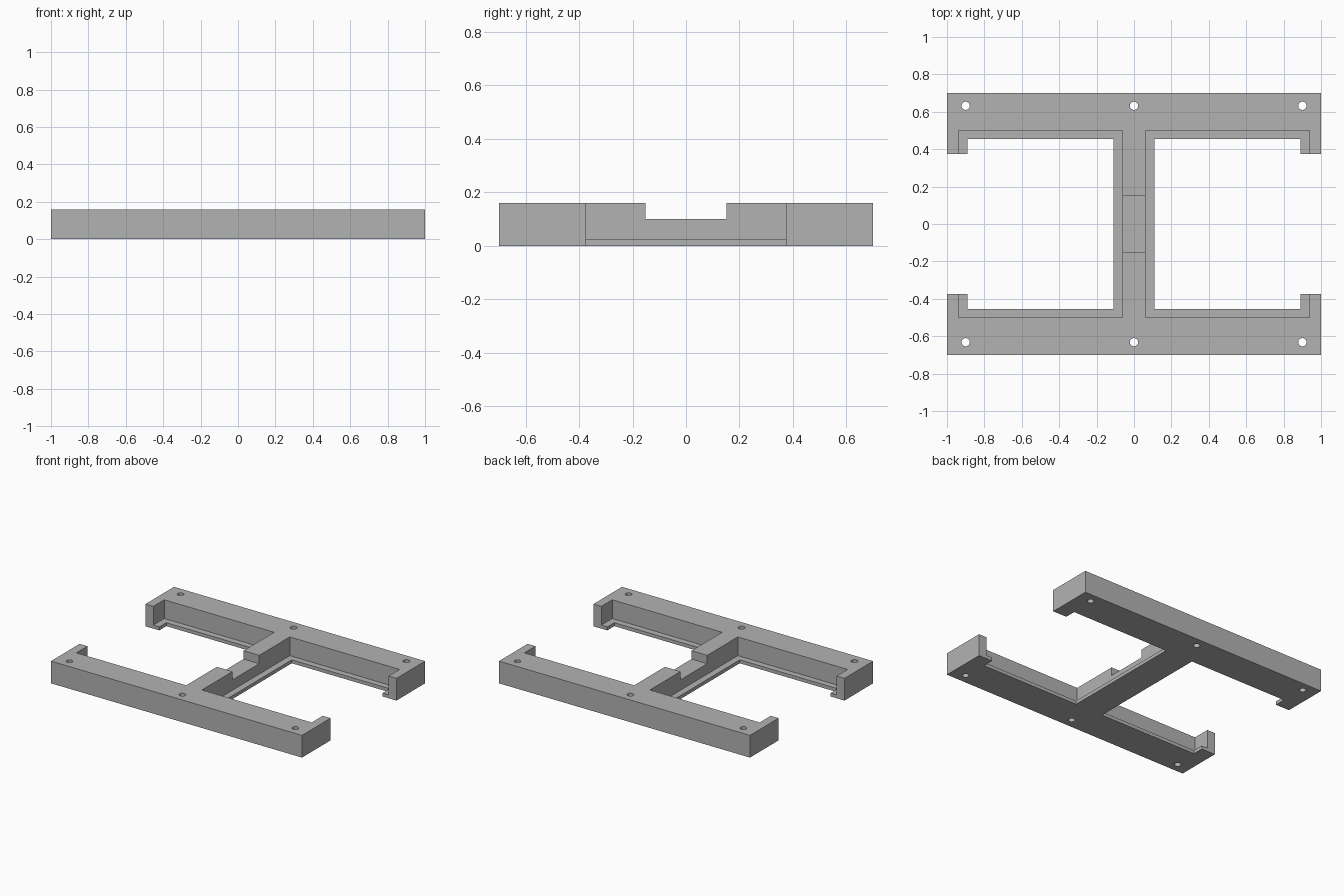
import bpy
import bmesh

if "Cube" in bpy.data.objects:
    bpy.data.objects.remove(bpy.data.objects["Cube"])

HEIGHT, LEDGE = 0.16, 0.025

grey = bpy.data.materials.new("plain grey")
grey.use_nodes = True
grey.diffuse_color = (0.45, 0.45, 0.45, 1)
grey.node_tree.nodes["Principled BSDF"].inputs["Base Color"].default_value = grey.diffuse_color


def box(name, x, y, z):
    """Box from (min, max) ranges on each axis."""
    bpy.ops.mesh.primitive_cube_add(size=1)
    ob = bpy.context.object
    ob.name = name
    for v in ob.data.vertices:
        v.co = [r[0] if c < 0 else r[1] for c, r in zip(v.co, (x, y, z))]
    return ob


def cut(target, cutter):
    """Subtract the cutter, then discard it."""
    mod = target.modifiers.new("cut", "BOOLEAN")
    mod.operation, mod.solver, mod.object = "DIFFERENCE", "EXACT", cutter
    bpy.context.view_layer.objects.active = target
    bpy.ops.object.modifier_apply(modifier=mod.name)
    bpy.data.objects.remove(cutter)


# Frame footprint: one quarter mirrored round into the full outline
quarter = [(0.11, 0.455), (0.89, 0.455), (0.89, 0.375), (1, 0.375), (1, 0.7)]
outline = []
for sx, sy in ((1, 1), (-1, 1), (-1, -1), (1, -1)):
    pts = [(sx * x, sy * y) for x, y in quarter]
    outline += pts if sx * sy > 0 else pts[::-1]

mesh = bpy.data.meshes.new("mounting_frame")
bm = bmesh.new()
base = bm.faces.new([bm.verts.new((x, y, 0)) for x, y in outline])
top = bmesh.ops.extrude_face_region(bm, geom=[base])["geom"]
bmesh.ops.translate(bm, vec=(0, 0, HEIGHT),
                    verts=[g for g in top if isinstance(g, bmesh.types.BMVert)])
bmesh.ops.recalc_face_normals(bm, faces=bm.faces)
bm.to_mesh(mesh)
bm.free()
mesh.materials.append(grey)
frame = bpy.data.objects.new("mounting_frame", mesh)
bpy.context.collection.objects.link(frame)

# Recessed pockets that leave a thin ledge along the inner edges
for side in (-1, 1):
    xs = sorted((side * 0.0625, side * 0.9375))
    cut(frame, box("pocket_cutter", xs, (-0.5, 0.5), (LEDGE, 0.3)))

# Notch across the middle of the spine
cut(frame, box("notch_cutter", (-0.2, 0.2), (-0.152, 0.152), (0.1, 0.3)))

# Screw holes along both bars
for x in (-0.9, 0, 0.9):
    for y in (-0.632, 0.632):
        bpy.ops.mesh.primitive_cylinder_add(vertices=32, radius=0.022, depth=1, location=(x, y, 0))
        cut(frame, bpy.context.object)

# Keep only the frame colour, with crisp edges and round holes
mesh = frame.data
mesh.materials.clear()
mesh.materials.append(grey)
for p in mesh.polygons:
    p.material_index = 0
bpy.ops.object.select_all(action="DESELECT")
frame.select_set(True)
bpy.context.view_layer.objects.active = frame
bpy.ops.object.shade_smooth_by_angle()
